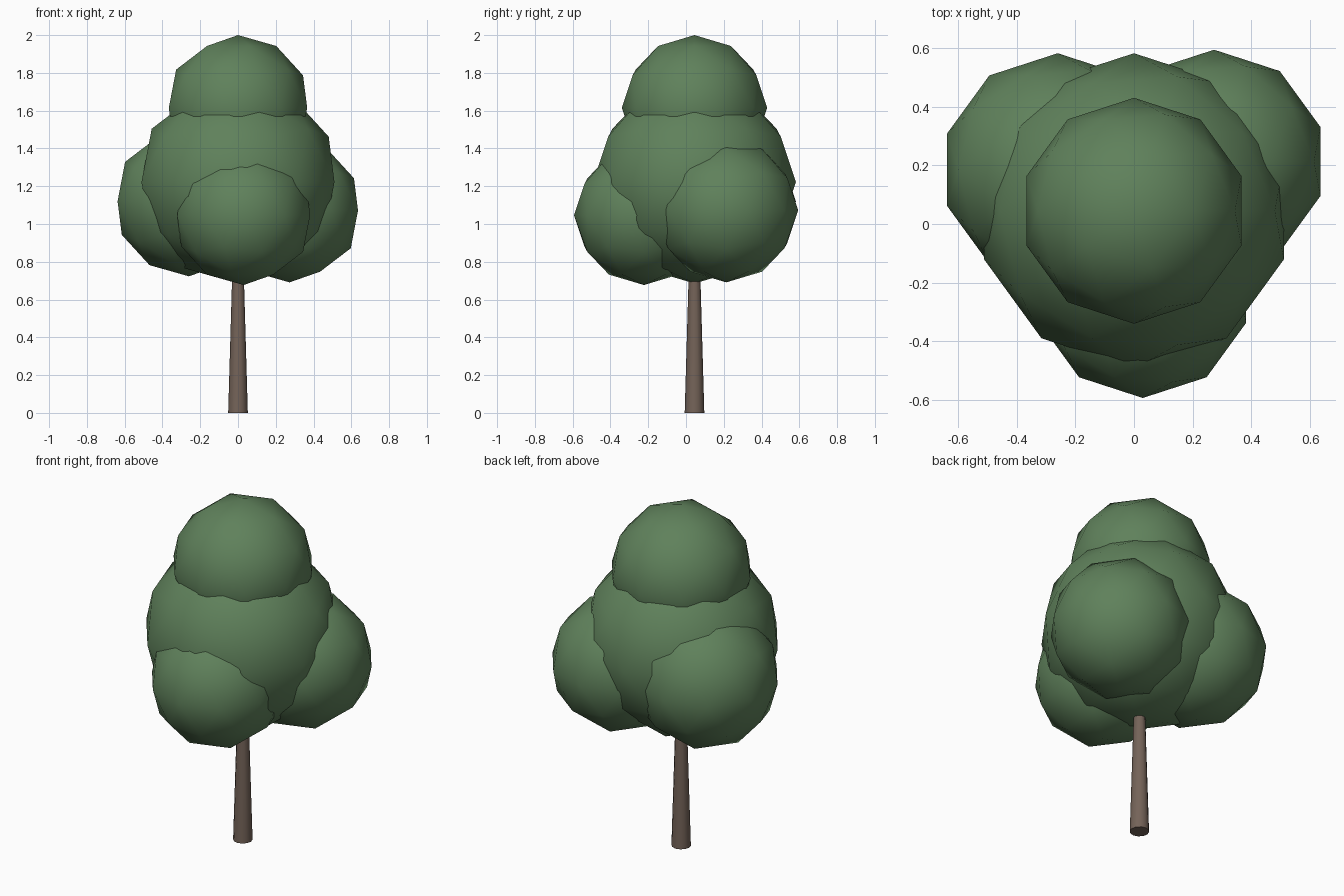
import bpy

cube = bpy.data.objects.get("Cube")
if cube:
    bpy.data.objects.remove(cube, do_unlink=True)


def make_material(name, rgb):
    mat = bpy.data.materials.new(name)
    mat.use_nodes = True
    color = (*rgb, 1.0)
    mat.diffuse_color = color
    for node in mat.node_tree.nodes:
        if node.type == "BSDF_PRINCIPLED":
            node.inputs["Base Color"].default_value = color
            node.inputs["Roughness"].default_value = 0.9
    return mat


leaf_green = make_material("leaf green", (0.115, 0.22, 0.105))
bark_brown = make_material("bark brown", (0.175, 0.125, 0.098))


def finish(name, mat):
    obj = bpy.context.object
    obj.name = obj.data.name = name
    obj.data.materials.append(mat)
    return obj


# Foliage: overlapping low-poly balls with soft shading
foliage = {
    "crown_top": ((0, 0.045, 1.615), 0.385),
    "crown_middle": ((0, 0.045, 1.222), 0.537),
    "crown_front": ((0.03, -0.223, 1.047), 0.37),
    "crown_back_left": ((0.273, 0.213, 1.072), 0.381),
    "crown_back_right": ((-0.26, 0.185, 1.12), 0.397),
}
for name, (center, radius) in foliage.items():
    bpy.ops.mesh.primitive_ico_sphere_add(subdivisions=2, radius=radius, location=center)
    bpy.ops.object.shade_smooth()
    finish(name, leaf_green)

# Trunk: slim tapered cylinder running up into the foliage
height = 1.0
bpy.ops.mesh.primitive_cone_add(vertices=12, radius1=0.052, radius2=0.023,
                                depth=height, location=(0, 0.045, height / 2))
bpy.ops.object.shade_smooth_by_angle()
finish("trunk", bark_brown)
